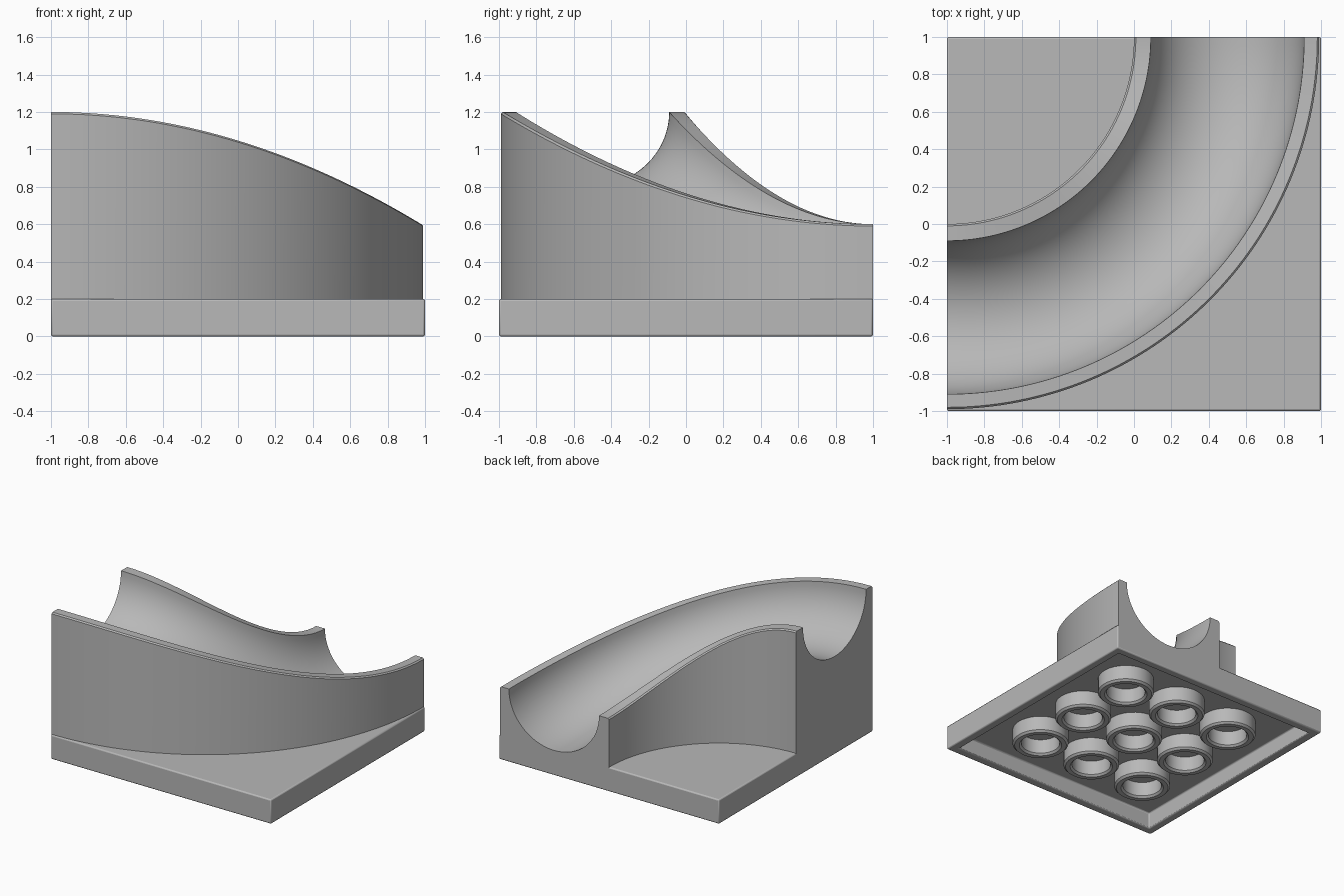
import bpy, bmesh
from math import sin, cos, pi, radians

cube = bpy.data.objects.get("Cube")
if cube:
    bpy.data.objects.remove(cube, do_unlink=True)

grey = bpy.data.materials.new("mid grey")
colour = (0.48, 0.48, 0.48, 1)
grey.diffuse_color = colour
grey.use_nodes = True
grey.node_tree.nodes["Principled BSDF"].inputs["Base Color"].default_value = colour

BASE_H, WALL, CAVITY, EDGE = 0.2, 0.095, 0.13, 0.01


def finish(bm, name, angle=35):
    bmesh.ops.recalc_face_normals(bm, faces=bm.faces)
    mesh = bpy.data.meshes.new(name)
    bm.to_mesh(mesh)
    bm.free()
    mesh.materials.append(grey)
    obj = bpy.data.objects.new(name, mesh)
    bpy.context.collection.objects.link(obj)
    bpy.ops.object.select_all(action='DESELECT')
    obj.select_set(True)
    bpy.context.view_layer.objects.active = obj
    bpy.ops.object.shade_smooth_by_angle(angle=radians(angle))
    return obj


def sweep(name, profile, centre, turn, steps, closed):
    """Sweep a (radius, height) profile around a vertical axis."""
    bm = bmesh.new()
    rings = []
    for i in range(steps if closed else steps + 1):
        t = turn * i / steps
        rings.append([bm.verts.new((centre[0] + r * sin(t), centre[1] - r * cos(t), z))
                      for r, z in profile(t)])
    pairs = list(zip(rings, rings[1:]))
    if closed:
        pairs.append((rings[-1], rings[0]))
    else:
        bm.faces.new(rings[0])
        bm.faces.new(rings[-1])
    for a, b in pairs:
        for k in range(len(a)):
            n = (k + 1) % len(a)
            bm.faces.new((a[k], a[n], b[n], b[k]))
    return finish(bm, name)


# Square base plate, hollow underneath
bm = bmesh.new()
bmesh.ops.create_cube(bm, size=2)
for v in bm.verts:
    v.co.z = BASE_H if v.co.z > 0 else 0
bm.normal_update()
bottom = min(bm.faces, key=lambda f: f.calc_center_median().z)
bmesh.ops.inset_region(bm, faces=[bottom], thickness=WALL)
for v in bottom.verts:
    v.co.z = 0
hollow = bmesh.ops.extrude_face_region(bm, geom=[bottom])
for v in [g for g in hollow["geom"] if isinstance(g, bmesh.types.BMVert)]:
    v.co.z = CAVITY
if bottom.is_valid:
    bmesh.ops.delete(bm, geom=[bottom], context='FACES_ONLY')
plate = finish(bm, "base_plate")
bevel = plate.modifiers.new("soft_edges", 'BEVEL')
bevel.width = EDGE
bevel.segments = 2
bevel.limit_method = 'ANGLE'


# Curved chute: rims drop from high to low around a quarter turn
def chute_profile(t):
    inner, outer, mid, radius, depth = 1.0, 1.99, 1.5, 0.41, 0.395
    rim = 0.6 + 0.6 * cos(t) ** 2
    pts = [(inner, BASE_H - EDGE), (inner, rim - EDGE), (inner + EDGE, rim)]
    pts += [(mid - radius * cos(a), rim - depth * sin(a))
            for a in (pi * k / 32 for k in range(33))]
    return pts + [(outer - EDGE, rim), (outer, rim - EDGE), (outer, BASE_H - EDGE)]


sweep("curved_chute", chute_profile, (-1, 1), pi / 2, 64, False)


# Nine sockets under the plate
def socket_profile(t):
    inner, outer = 0.145, 0.21
    top, chamfer = CAVITY + EDGE, 0.015
    return [(inner, top), (inner, chamfer), (inner + chamfer, 0),
            (outer - chamfer, 0), (outer, chamfer), (outer, top)]


for i in (-1, 0, 1):
    for j in (-1, 0, 1):
        sweep(f"socket_{i + 2}_{j + 2}", socket_profile, (i * 0.5, j * 0.5), 2 * pi, 40, True)
